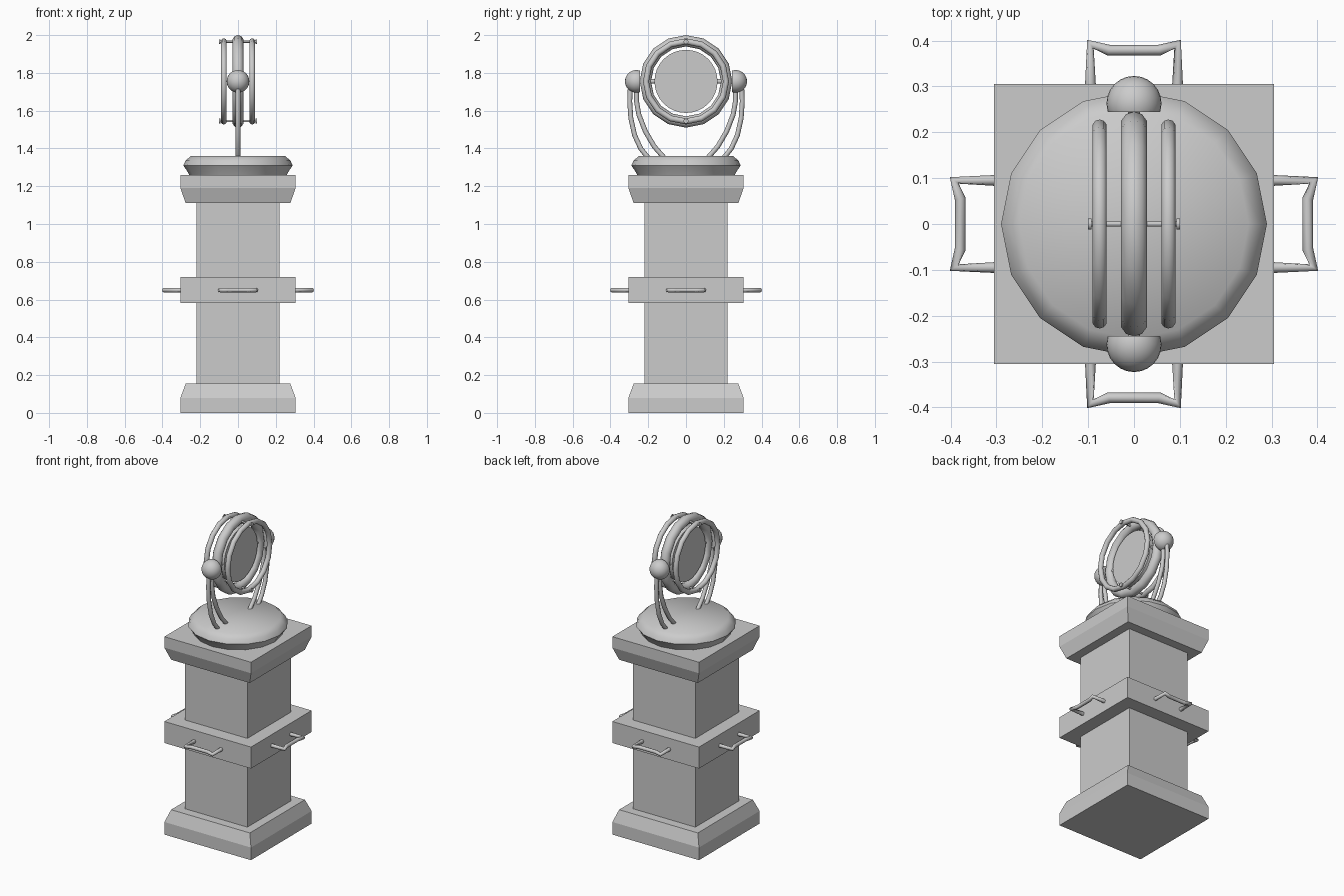
import bpy, bmesh, math
from mathutils import Matrix, Vector

cube = bpy.data.objects.get("Cube")
if cube:
    bpy.data.objects.remove(cube, do_unlink=True)

STONE = bpy.data.materials.new("grey stone")
STONE.use_nodes = True
GREY = (0.6, 0.6, 0.6, 1)
STONE.diffuse_color = GREY
STONE.node_tree.nodes["Principled BSDF"].inputs["Base Color"].default_value = GREY
CENTRE = 1.755  # height of the ring centre


def finish(obj, smooth=None):
    obj.data.materials.append(STONE)
    if smooth:
        bpy.ops.object.select_all(action="DESELECT")
        obj.select_set(True)
        bpy.context.view_layer.objects.active = obj
        bpy.ops.object.shade_smooth_by_angle(angle=math.radians(smooth))
    return obj


def mesh_object(name, bm, smooth=None):
    bmesh.ops.recalc_face_normals(bm, faces=bm.faces)
    mesh = bpy.data.meshes.new(name)
    bm.to_mesh(mesh)
    bm.free()
    obj = bpy.data.objects.new(name, mesh)
    bpy.context.collection.objects.link(obj)
    return finish(obj, smooth)


def stack(name, profile, sides, turn=0.0, smooth=None):
    """Closed solid from (radius, height) rings."""
    bm = bmesh.new()
    rings = []
    for r, z in profile:
        angles = [turn + math.tau * i / sides for i in range(sides)]
        rings.append([bm.verts.new((r * math.cos(a), r * math.sin(a), z)) for a in angles])
    for low, high in zip(rings, rings[1:]):
        for i in range(sides):
            j = (i + 1) % sides
            bm.faces.new((low[i], low[j], high[j], high[i]))
    bm.faces.new(rings[0][::-1])
    bm.faces.new(rings[-1])
    return mesh_object(name, bm, smooth)


def block(name, profile):
    """Square stack from (half width, height) pairs."""
    return stack(name, [(w * math.sqrt(2), z) for w, z in profile], 4, math.pi / 4)


def rod(name, start, end, radius, sides=10):
    a, b = Vector(start), Vector(end)
    turn = (b - a).to_track_quat("Z", "Y").to_matrix().to_4x4()
    bm = bmesh.new()
    bmesh.ops.create_cone(bm, cap_ends=True, segments=sides, radius1=radius, radius2=radius,
                          depth=(b - a).length, matrix=Matrix.Translation((a + b) / 2) @ turn)
    return mesh_object(name, bm, 40)


def tube(name, points, radius):
    curve = bpy.data.curves.new(name, "CURVE")
    curve.dimensions = "3D"
    curve.bevel_depth = radius
    curve.bevel_resolution = 2
    curve.use_fill_caps = True
    spline = curve.splines.new("POLY")
    spline.points.add(len(points) - 1)
    for point, co in zip(spline.points, points):
        point.co = (*co, 1)
    spline.use_smooth = True
    obj = bpy.data.objects.new(name, curve)
    bpy.context.collection.objects.link(obj)
    obj.data.materials.append(STONE)
    return obj


def ring(name, x, major, minor):
    bpy.ops.mesh.primitive_torus_add(location=(x, 0, CENTRE), rotation=(0, math.pi / 2, 0),
                                     major_radius=major, minor_radius=minor,
                                     major_segments=16, minor_segments=10)
    obj = bpy.context.object
    obj.name = name
    finish(obj, 60)


# Pedestal
block("plinth", [(0.305, 0), (0.305, 0.08), (0.277, 0.155)])
block("column", [(0.22, 0.15), (0.22, 1.12)])
block("middle_band", [(0.305, 0.583), (0.305, 0.72)])
block("capital", [(0.277, 1.11), (0.305, 1.19), (0.305, 1.26)])
stack("round_base", [(0.255, 1.255), (0.272, 1.285), (0.29, 1.31), (0.278, 1.335), (0.25, 1.36)],
      16, smooth=50)

# Carrying handles on the four sides
grip = [(0.3, 0.095), (0.392, 0.095), (0.379, 0.055),
        (0.379, -0.055), (0.392, -0.095), (0.3, -0.095)]
for name, angle in (("left", 0), ("back", 90), ("right", 180), ("front", 270)):
    turn = Matrix.Rotation(math.radians(angle), 3, "Z")
    tube(name + "_handle", [turn @ Vector((x, y, 0.65)) for x, y in grip], 0.012)

# Rings and central disc
ring("main_ring", 0, 0.215, 0.03)
for side, name in ((1, "left"), (-1, "right")):
    ring(name + "_ring", side * 0.075, 0.212, 0.016)
rod("disc", (-0.02, 0, CENTRE), (0.02, 0, CENTRE), 0.167, 32)

# Cross bars with end heads
for up, name in ((1, "upper"), (-1, "lower")):
    z = CENTRE + up * 0.21
    rod(name + "_cross_bar", (-0.098, 0, z), (0.098, 0, z), 0.006)
    for side in (1, -1):
        rod(name + "_bar_head", (side * 0.093, 0, z), (side * 0.1, 0, z), 0.013)

# Pivots, ball ends and curved double arms, front and back
outer_arm = [(0.295, 1.72), (0.298, 1.65), (0.292, 1.56), (0.272, 1.47), (0.24, 1.4), (0.2, 1.35)]
inner_arm = [(0.262, 1.72), (0.262, 1.65), (0.25, 1.58), (0.215, 1.49), (0.168, 1.41), (0.115, 1.35)]
for side, name in ((-1, "front"), (1, "back")):
    rod(name + "_pivot", (0, side * 0.16, CENTRE), (0, side * 0.2, CENTRE), 0.012)
    bm = bmesh.new()
    bmesh.ops.create_uvsphere(bm, u_segments=24, v_segments=14, radius=0.06,
                              matrix=Matrix.Translation((0, side * 0.263, CENTRE)))
    cut = bmesh.ops.bisect_plane(bm, geom=bm.verts[:] + bm.edges[:] + bm.faces[:],
                                 plane_co=(0, side * 0.244, 0), plane_no=(0, -side, 0),
                                 clear_outer=True)
    rim = [e for e in cut["geom_cut"] if isinstance(e, bmesh.types.BMEdge)]
    bmesh.ops.contextual_create(bm, geom=rim)
    mesh_object(name + "_ball", bm, 40)
    for label, path in (("outer", outer_arm), ("inner", inner_arm)):
        tube(f"{name}_{label}_arm", [(0, side * y, z) for y, z in path], 0.013)
